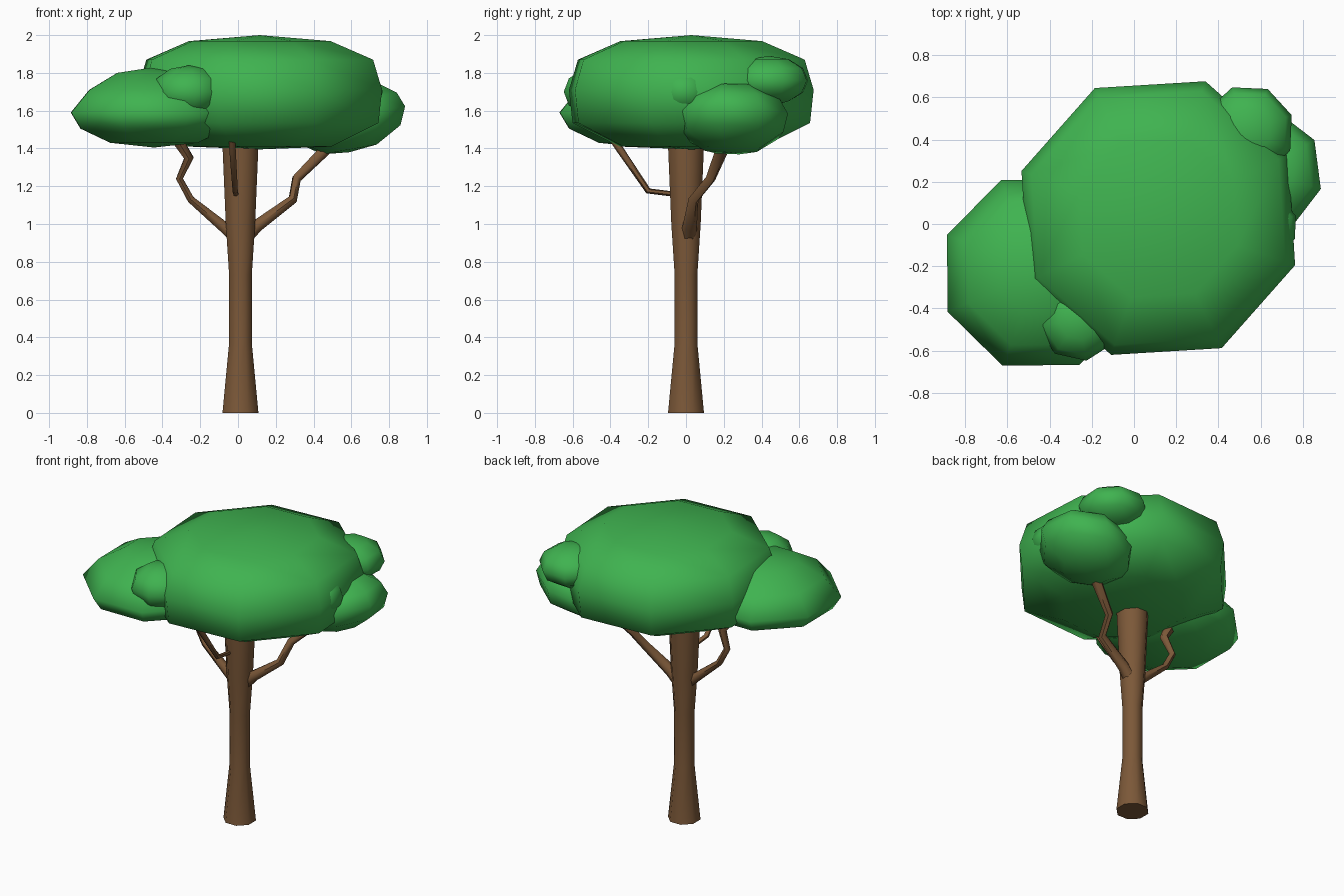
import bpy, bmesh, math
from mathutils import Vector

if "Cube" in bpy.data.objects:
    bpy.data.objects.remove(bpy.data.objects["Cube"])


def material(name, rgb):
    m = bpy.data.materials.new(name)
    m.diffuse_color = (*rgb, 1)
    m.use_nodes = True
    m.node_tree.nodes["Principled BSDF"].inputs["Base Color"].default_value = m.diffuse_color
    return m


GREEN = material("leaf green", (0.05, 0.45, 0.08))
BROWN = material("bark brown", (0.2, 0.098, 0.04))


def finish(bm, name, mat, angle):
    bmesh.ops.recalc_face_normals(bm, faces=bm.faces[:])
    me = bpy.data.meshes.new(name)
    bm.to_mesh(me)
    bm.free()
    me.materials.append(mat)
    ob = bpy.data.objects.new(name, me)
    bpy.context.collection.objects.link(ob)
    bpy.ops.object.select_all(action='DESELECT')
    ob.select_set(True)
    bpy.context.view_layer.objects.active = ob
    bpy.ops.object.shade_smooth_by_angle(angle=math.radians(angle))
    return ob


def skin(bm, rings):
    """Join successive rings of vertices and close both ends."""
    for a, b in zip(rings, rings[1:]):
        n = len(a)
        for i in range(n):
            j = (i + 1) % n
            bm.faces.new((a[i], a[j], b[j], b[i]))
    bm.faces.new(rings[0])
    bm.faces.new(rings[-1])


def tube(name, pts, radii, sides):
    """Tapered tube along a path of points."""
    bm = bmesh.new()
    pts = [Vector(p) for p in pts]
    rings = []
    for k, (p, r) in enumerate(zip(pts, radii)):
        d = (pts[min(k + 1, len(pts) - 1)] - pts[max(k - 1, 0)]).normalized()
        u = d.cross(Vector((0, 1, 0.01))).normalized()
        v = d.cross(u)
        rings.append([bm.verts.new(p + r * (u * math.cos(t) + v * math.sin(t)))
                      for t in (math.tau * (i + .5) / sides for i in range(sides))])
    skin(bm, rings)
    return finish(bm, name, BROWN, 60)


def clump(name, centre, profile, turn, slope=(0, 0), sides=8):
    """Lathed leaf clump; profile is (radius, height), slope shears it in z."""
    bm = bmesh.new()
    cx, cy = centre
    rings = []
    for r, z in profile[1:-1]:
        ring = []
        for i in range(sides):
            t = math.radians(turn) + math.tau * i / sides
            x, y = r * math.cos(t), r * math.sin(t)
            ring.append(bm.verts.new((cx + x, cy + y, z + slope[0] * x + slope[1] * y)))
        rings.append(ring)
    top = bm.verts.new((cx, cy, profile[0][1]))
    bottom = bm.verts.new((cx, cy, profile[-1][1]))
    for a, b in zip(rings, rings[1:]):
        for i in range(sides):
            j = (i + 1) % sides
            bm.faces.new((a[i], a[j], b[j], b[i]))
    for i in range(sides):
        j = (i + 1) % sides
        bm.faces.new((top, rings[0][i], rings[0][j]))
        bm.faces.new((bottom, rings[-1][j], rings[-1][i]))
    return finish(bm, name, GREEN, 80)


def ball(radius, z, half):
    """Squashed sphere profile."""
    return [(radius * math.sin(math.pi * k / 6), z + half * math.cos(math.pi * k / 6))
            for k in range(7)]


# Trunk, waisted in the middle
tube("trunk", [(.013, 0, z) for z in (0, .37, .73, 1.0, 1.46)],
     (.103, .065, .065, .084, .105), 8)

# Branches
tube("right_branch", [(.03, .01, .92), (.1, .02, .99), (.29, .04, 1.13), (.31, .13, 1.24),
                      (.46, .19, 1.39), (.53, .22, 1.47)],
     (.045, .038, .027, .026, .035, .035), 6)
tube("left_branch", [(0, 0, .92), (-.07, 0, .98), (-.25, 0, 1.13), (-.31, 0, 1.24),
                     (-.26, -.02, 1.35), (-.33, -.05, 1.46)],
     (.04, .034, .022, .021, .028, .035), 6)
tube("front_branch", [(-.01, -.04, 1.155), (-.015, -.2, 1.175), (-.03, -.36, 1.41),
                      (-.03, -.4, 1.47)],
     (.014, .016, .02, .02), 6)

# Main canopy and the smaller clumps around it
clump("main_canopy", (.115, .028),
      [(0, 2.0), (.397, 1.968), (.635, 1.87), (.685, 1.71), (.665, 1.535),
       (.40, 1.41), (0, 1.395)], -19)
clump("left_clump", (-.445, -.23),
      [(0, 1.83), (.21, 1.80), (.37, 1.71), (.475, 1.59), (.42, 1.505),
       (.25, 1.43), (0, 1.405)], 23)
clump("right_clump", (.59, .245),
      [(0, 1.73), (.16, 1.715), (.26, 1.65), (.305, 1.57), (.28, 1.475),
       (.15, 1.395), (0, 1.38)], 30, (.18, 0))
clump("front_clump", (-.26, -.45), ball(.2, 1.7, .14), 10)
clump("back_clump", (.54, .44), ball(.22, 1.76, .13), 20)
clump("side_clump", (.63, -.01), ball(.145, 1.70, .12), 20)
